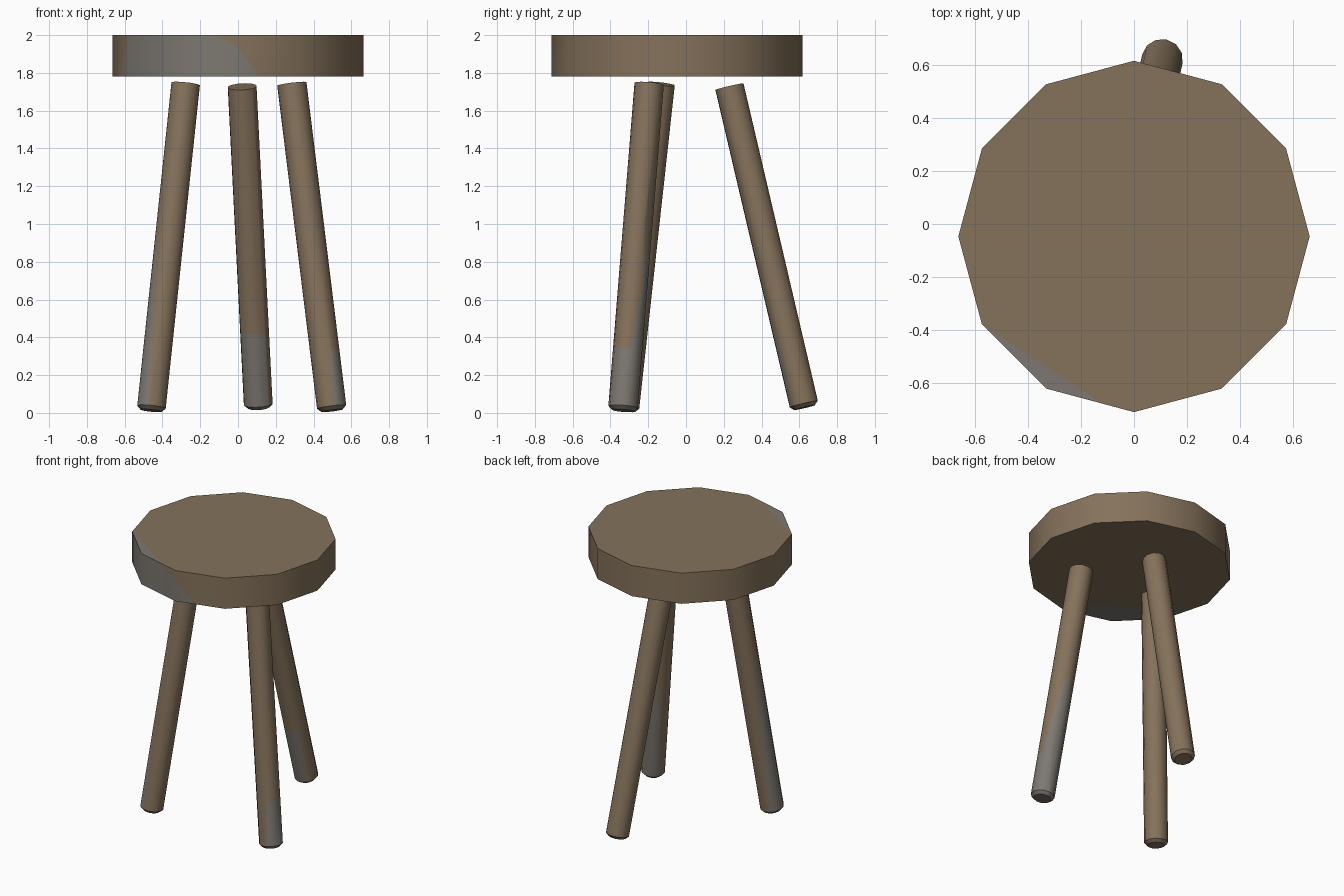
import bpy, bmesh, math
from mathutils import Vector, Matrix

if "Cube" in bpy.data.objects:
    bpy.data.objects.remove(bpy.data.objects["Cube"])


def material(name, rgb):
    m = bpy.data.materials.new(name)
    m.diffuse_color = (*rgb, 1)
    m.use_nodes = True
    m.node_tree.nodes["Principled BSDF"].inputs["Base Color"].default_value = m.diffuse_color
    return m


WOOD = material("brown wood", (0.235, 0.168, 0.105))
WORN = material("worn grey wood", (0.205, 0.187, 0.165))


def finish(bm, name, regions):
    """Cut along the region planes, then colour the faces inside any region grey."""
    for region in regions:
        for n, off in region:
            bmesh.ops.bisect_plane(bm, geom=bm.verts[:] + bm.edges[:] + bm.faces[:],
                                   plane_co=n * (off / n.length_squared), plane_no=n)
    bm.normal_update()
    for f in bm.faces:
        c = f.calc_center_median()
        f.material_index = int(any(all(n.dot(c) > off for n, off in r) for r in regions))
    mesh = bpy.data.meshes.new(name)
    bm.to_mesh(mesh)
    bm.free()
    mesh.materials.append(WOOD)
    mesh.materials.append(WORN)
    ob = bpy.data.objects.new(name, mesh)
    bpy.context.collection.objects.link(ob)
    bpy.ops.object.select_all(action='DESELECT')
    ob.select_set(True)
    bpy.context.view_layer.objects.active = ob
    bpy.ops.object.shade_smooth_by_angle(angle=math.radians(38))


def leg(name, bottom, top, patches, r=0.078, sides=12):
    """Tilted round leg with a chamfered foot; patches = (direction, start, ramp, max height)."""
    b, t = Vector(bottom), Vector(top)
    axis = t - b
    length = axis.length
    bm = bmesh.new()
    bmesh.ops.create_cone(bm, cap_ends=True, segments=sides, radius1=r, radius2=r, depth=length,
                          matrix=Matrix.Translation((0, 0, length / 2)))
    foot = [e for e in bm.edges if all(v.co.z < 0.01 for v in e.verts)]
    bmesh.ops.bevel(bm, geom=foot, offset=0.02, segments=1, affect='EDGES')
    rot = axis.to_track_quat('Z', 'Y').to_matrix().to_4x4()
    bmesh.ops.transform(bm, matrix=Matrix.Translation(b) @ rot, verts=bm.verts)
    slope = Vector((axis.x, axis.y, 0)) / axis.z
    regions = []
    for d, start, ramp, zmax in patches:
        d = Vector((*d, 0)).normalized()
        n = Vector((d.x, d.y, -(d.dot(slope) + ramp)))
        off = start + d.dot(b - slope * b.z)
        regions.append([(n, off), (Vector((0, 0, -1)), -zmax)])
    finish(bm, name, regions)


# Seat: twelve-sided slab with a worn front left edge
bm = bmesh.new()
bmesh.ops.create_cone(bm, cap_ends=True, segments=12, radius1=0.664, radius2=0.664, depth=0.22,
                      matrix=Matrix.Translation((0, -0.047, 1.89)))
finish(bm, "seat", [[(Vector((-0.55, -0.835, -0.605)), 0.633 - 1.21)]])

# Legs, each with a worn patch near the floor
leg("left_leg", (-0.46, -0.325, 0.012), (-0.277, -0.135, 1.742),
    [((-1, -0.1), 0.02, 0.052, 1.2)])
leg("right_leg", (0.498, -0.335, 0.012), (0.285, -0.195, 1.742),
    [((0.15, 1), 0.0, 0.085, 1.0), ((1, 0), 0.01, 0.06, 0.34)])
leg("back_leg", (0.108, 0.628, 0.028), (0.022, 0.23, 1.727),
    [((-0.1, -1), 0.05, 0.0, 0.42)])
